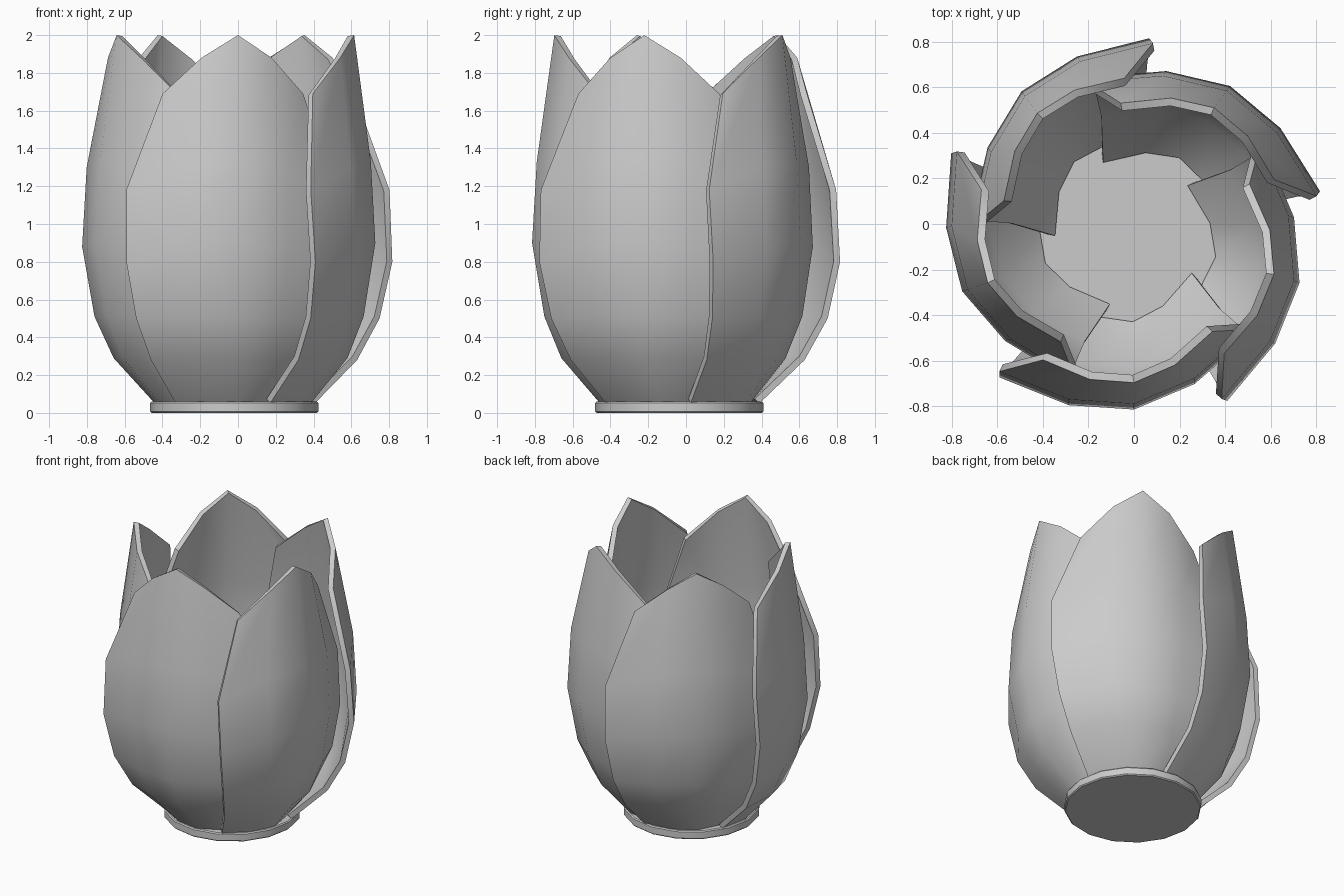
import bpy, bmesh, math
from mathutils import Matrix, Vector

if "Cube" in bpy.data.objects:
    bpy.data.objects.remove(bpy.data.objects["Cube"])

CX, CY = -0.02, -0.036          # axis the petals turn around
TWIST = math.radians(9.5)       # each petal tucks under its neighbour

# petal rows: half width, depth of curl, y of middle, z at edge / quarter / middle
ROWS = [
    (0.305, 0.172, -0.455, 0.05, 0.05, 0.05),
    (0.434, 0.198, -0.660, 0.28, 0.29, 0.29),
    (0.512, 0.207, -0.750, 0.50, 0.51, 0.51),
    (0.560, 0.237, -0.815, 0.80, 0.88, 0.90),
    (0.560, 0.238, -0.790, 1.18, 1.30, 1.33),
    (0.377, 0.165, -0.697, 1.69, 1.88, 2.00),
]
COLS = [(-1, 1), (-0.5, 0.28), (0, 0), (0.5, 0.28), (1, 1)]


def finish(obj):
    bpy.context.view_layer.objects.active = obj
    for o in bpy.context.selected_objects:
        o.select_set(False)
    obj.select_set(True)
    bpy.ops.object.shade_smooth_by_angle(angle=math.radians(35))


def new_object(name, bm):
    mesh = bpy.data.meshes.new(name)
    bm.to_mesh(mesh)
    bm.free()
    obj = bpy.data.objects.new(name, mesh)
    bpy.context.collection.objects.link(obj)
    return obj


def petal(index):
    bm = bmesh.new()
    spin = Matrix.Rotation(math.radians(72 * index), 4, 'Z')
    place = Matrix.Translation((CX, CY, 0)) @ spin @ Matrix.Translation((-CX, -CY, 0))
    grid = []
    for w, s, cy, ze, zq, zm in ROWS:
        row = []
        for (u, d), z in zip(COLS, (ze, zq, zm, zq, ze)):
            p = Matrix.Rotation(TWIST, 4, 'Z') @ Vector((u * w, d * s, 0))
            row.append(bm.verts.new(place @ Vector((p.x, p.y + cy, z))))
        grid.append(row)
    for a, b in zip(grid, grid[1:]):
        for i in range(4):
            bm.faces.new((a[i], a[i + 1], b[i + 1], b[i]))
    obj = new_object(f"petal_{index + 1}", bm)
    mod = obj.modifiers.new("thickness", 'SOLIDIFY')
    mod.thickness = 0.035
    mod.offset = -1
    bpy.context.view_layer.objects.active = obj
    bpy.ops.object.modifier_apply(modifier=mod.name)
    finish(obj)


# five overlapping petals
for k in range(5):
    petal(k)

# round foot
bm = bmesh.new()
bmesh.ops.create_cone(bm, cap_ends=True, segments=16, radius1=0.445, radius2=0.445,
                      depth=0.06, matrix=Matrix.Translation((CX, CY, 0.03)))
rims = [e for e in bm.edges if abs(e.verts[0].co.z - e.verts[1].co.z) < 1e-5]
bmesh.ops.bevel(bm, geom=rims, offset=0.007, segments=1, affect='EDGES')
finish(new_object("foot", bm))
